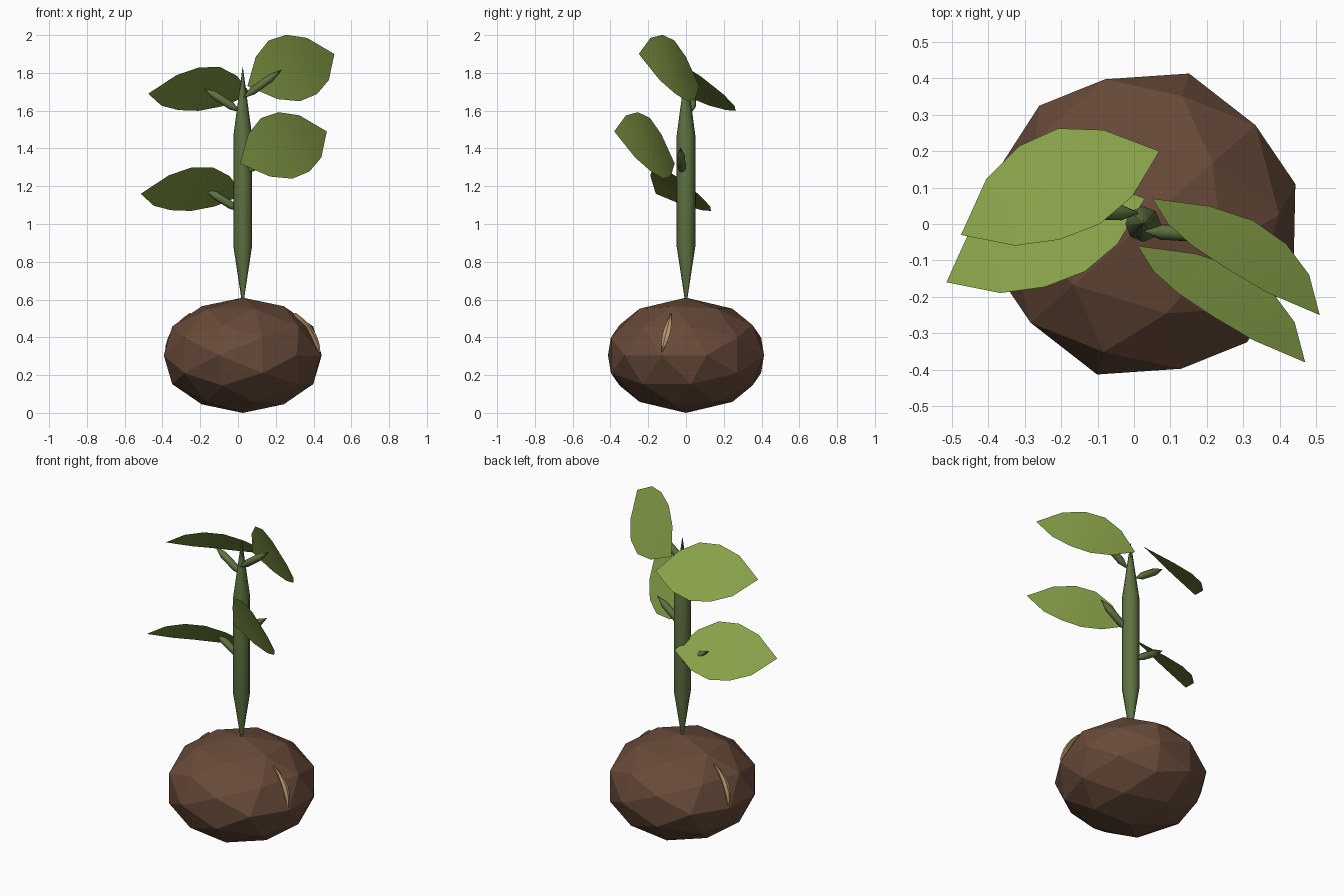
import bpy, bmesh, math
from mathutils import Vector, Matrix

if "Cube" in bpy.data.objects:
    bpy.data.objects.remove(bpy.data.objects["Cube"])


def material(name, rgb):
    m = bpy.data.materials.new(name)
    m.diffuse_color = (*rgb, 1)
    m.use_nodes = True
    m.node_tree.nodes["Principled BSDF"].inputs["Base Color"].default_value = m.diffuse_color
    return m


BROWN = material("seed_brown", (0.138, 0.069, 0.041))
TAN = material("crack_tan", (0.43, 0.30, 0.14))
STEM = material("stem_green", (0.115, 0.17, 0.053))
LEAF = material("leaf_green", (0.242, 0.352, 0.065))

CENTRE = Vector((0.025, 0, 0.305))
RX, RZ = 0.432, 0.305


def finish(name, bm, mat, smooth=False):
    bmesh.ops.recalc_face_normals(bm, faces=bm.faces)
    me = bpy.data.meshes.new(name)
    bm.to_mesh(me)
    bm.free()
    me.materials.append(mat)
    for p in me.polygons:
        p.use_smooth = smooth
    ob = bpy.data.objects.new(name, me)
    bpy.context.collection.objects.link(ob)
    return ob


def loft(name, rings, mat, smooth=False):
    """Skin closed rings of equal length and cap the ends."""
    bm = bmesh.new()
    vr = [[bm.verts.new(p) for p in r] for r in rings]
    n = len(vr[0])
    for a, b in zip(vr, vr[1:]):
        for i in range(n):
            j = (i + 1) % n
            bm.faces.new((a[i], a[j], b[j], b[i]))
    bm.faces.new(vr[0])
    bm.faces.new(vr[-1])
    return finish(name, bm, mat, smooth)


# Seed: once-divided icosahedron standing on an edge midpoint, flattened
bm = bmesh.new()
kinds = [(1, 0, 0), (0.526, 0.851, 0), (0.809, 0.5, 0.309)]
points = set()
for k in kinds:
    for s in range(8):
        p = [c * (-1 if s >> i & 1 else 1) + 0.0 for i, c in enumerate(k)]
        for r in range(3):
            points.add(tuple(p[r:] + p[:r]))
turn = Matrix.Rotation(math.radians(73), 3, 'Z')
for p in sorted(points):
    q = turn @ Vector(p)
    bm.verts.new(CENTRE + Vector((q.x * RX, q.y * RX, q.z * RZ)))
bmesh.ops.convex_hull(bm, input=bm.verts[:])
finish("seed", bm, BROWN)


# Cracks: slim slivers lying on the round of the seed, one on each side
def crack(name, side):
    rings = []
    for i in range(7):
        t = i / 6
        z = 0.53 - 0.21 * t
        y = -0.08 - 0.05 * t
        w = 0.001 + 0.019 * math.sin(math.pi * t)
        ring = []
        for dy, k in ((-w, 0.985), (0, 1.0), (w, 0.985), (0, 0.9)):
            zz = z - CENTRE.z
            x = math.sqrt(RX ** 2 * (1 - (zz / RZ) ** 2) - (y + dy) ** 2)
            ring.append(CENTRE + Vector((side * x * k, side * (y + dy) * k, zz * k)))
        rings.append(ring)
    loft(name, rings, TAN)


crack("crack_right", 1)
crack("crack_left", -1)


# Stem and leaf stalks: the same spindle, pointed at both ends
def spindle(name, a, b, radius, sides=8):
    a, b = Vector(a), Vector(b)
    rot = (b - a).to_track_quat('Z', 'Y')
    rings = []
    for t, f in ((0, 0.12), (0.23, 1), (0.71, 1), (1, 0.02)):
        rings.append([a.lerp(b, t) + rot @ Vector((
            radius * f * math.cos(math.tau * i / sides),
            radius * f * math.sin(math.tau * i / sides), 0)) for i in range(sides)])
    ob = loft(name, rings, STEM)
    for p in ob.data.polygons:
        p.use_smooth = len(p.vertices) == 4


spindle("stem", (0.025, 0, 0.595), (0.025, 0, 1.83), 0.049)
spindle("stalk_upper_right", (0.03, -0.02, 1.67), (0.23, -0.03, 1.815), 0.021)
spindle("stalk_lower_right", (0.03, -0.02, 1.265), (0.22, -0.03, 1.405), 0.021)
spindle("stalk_upper_left", (0.01, 0.03, 1.595), (-0.18, 0.035, 1.72), 0.021)
spindle("stalk_lower_left", (0.01, 0.03, 1.07), (-0.18, 0.035, 1.19), 0.021)


# Leaves: arched sheets with a midrib row and two edge rows
def leaf(name, base, tip, across, shift=(0, 0, 0)):
    base, tip = Vector(base) + Vector(shift), Vector(tip) + Vector(shift)
    across = Vector(across).normalized()
    up = (tip - base).cross(across).normalized()
    if up.z < 0:
        up = -up
    bm = bmesh.new()
    rows = []
    for t, w in ((0.2, 0.128), (0.39, 0.184), (0.59, 0.18), (0.79, 0.128)):
        mid = base.lerp(tip, t) + up * 0.038 * math.sin(math.pi * t)
        rows.append([bm.verts.new(mid + across * w * s) for s in (-1, 0, 1)])
    for a, b in zip(rows, rows[1:]):
        for i in (0, 1):
            bm.faces.new((a[i], a[i + 1], b[i + 1], b[i]))
    for end, row in ((base, rows[0]), (tip, rows[-1])):
        v = bm.verts.new(end)
        for i in (0, 1):
            bm.faces.new((v, row[i], row[i + 1]))
    finish(name, bm, LEAF, True)


right = ((0.05, 0.07, 1.73), (0.51, -0.25, 1.90), (-0.45, -0.19, 0.87))
left = ((0.07, 0.20, 1.685), (-0.475, -0.03, 1.69), (0.31, -0.715, 0.63))
leaf("leaf_upper_right", *right)
leaf("leaf_lower_right", *right, shift=(-0.04, -0.13, -0.41))
leaf("leaf_upper_left", *left)
leaf("leaf_lower_left", *left, shift=(-0.04, -0.13, -0.53))
